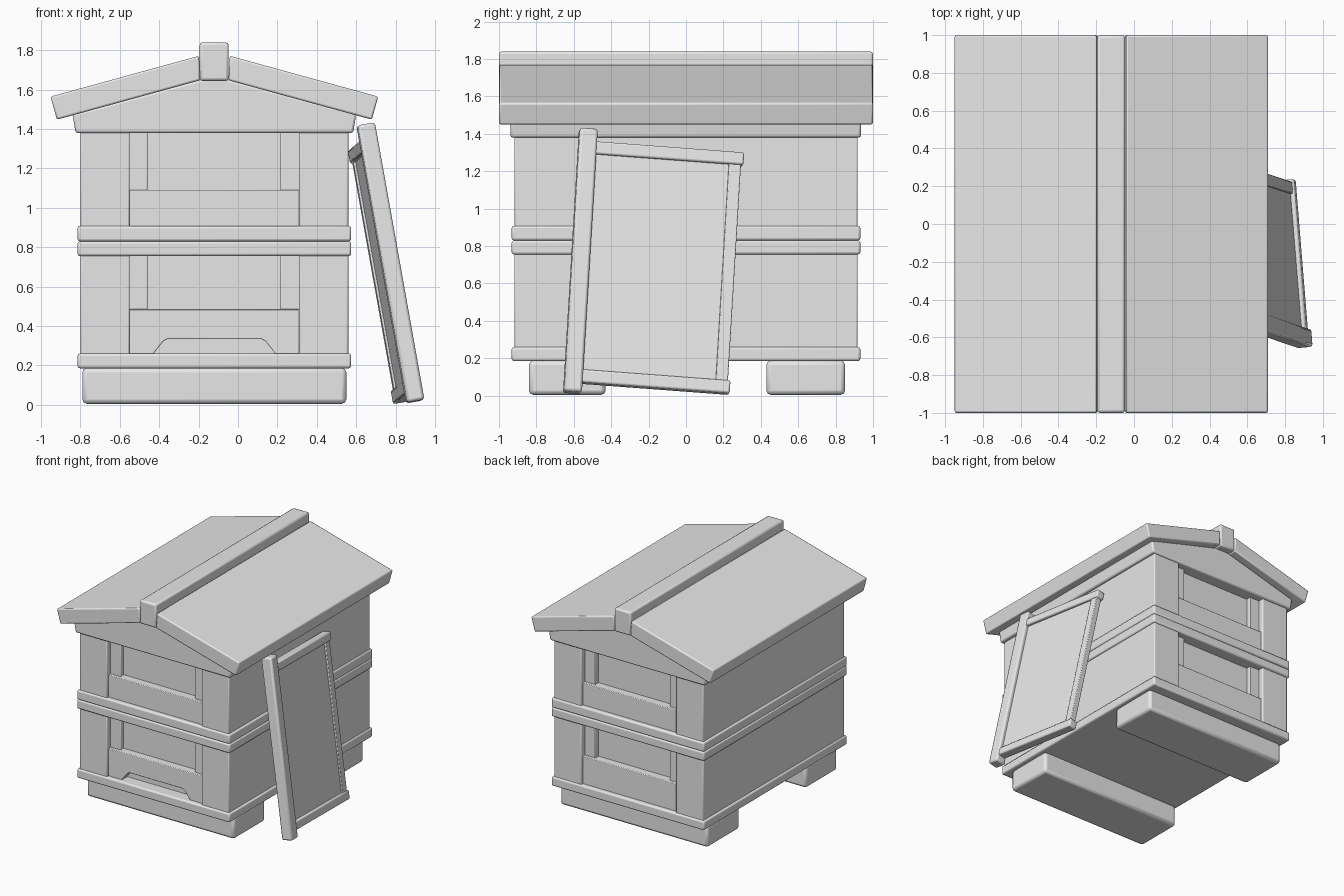
import bpy, bmesh, math
from mathutils import Vector, Matrix

if "Cube" in bpy.data.objects:
    bpy.data.objects.remove(bpy.data.objects["Cube"])

grey = bpy.data.materials.new("plain grey")
grey.diffuse_color = (0.8, 0.8, 0.8, 1)
grey.use_nodes = True
grey.node_tree.nodes["Principled BSDF"].inputs["Base Color"].default_value = grey.diffuse_color
CX = -0.12  # centre line of the hive


def prism(name, pts, axis, a, b, bevel=0.012, matrix=None):
    """Extrude a 2D outline along an axis from a to b, with soft edges."""
    place = {'x': lambda p, t: (t, p[0], p[1]),
             'y': lambda p, t: (p[0], t, p[1]),
             'z': lambda p, t: (p[0], p[1], t)}[axis]
    bm = bmesh.new()
    lo = [bm.verts.new(place(p, a)) for p in pts]
    hi = [bm.verts.new(place(p, b)) for p in pts]
    bm.faces.new(lo)
    bm.faces.new(hi)
    n = len(pts)
    for i in range(n):
        j = (i + 1) % n
        bm.faces.new((lo[i], lo[j], hi[j], hi[i]))
    bmesh.ops.recalc_face_normals(bm, faces=bm.faces)
    me = bpy.data.meshes.new(name)
    bm.to_mesh(me)
    bm.free()
    ob = bpy.data.objects.new(name, me)
    bpy.context.collection.objects.link(ob)
    me.materials.append(grey)
    if matrix:
        ob.matrix_world = matrix
    if bevel:
        m = ob.modifiers.new("soft edges", 'BEVEL')
        m.width = bevel
        m.segments = 2
    bpy.ops.object.select_all(action='DESELECT')
    ob.select_set(True)
    bpy.context.view_layer.objects.active = ob
    bpy.ops.object.shade_smooth_by_angle(angle=math.radians(35))
    return ob


def box(name, x, y, z, bevel=0.012, matrix=None):
    pts = [(x[0], y[0]), (x[1], y[0]), (x[1], y[1]), (x[0], y[1])]
    return prism(name, pts, 'z', z[0], z[1], bevel, matrix)


def mirrored(pts):
    return [(2 * CX - x, z) for x, z in pts]


# Two foot blocks
for side, y in (("front", (-0.84, -0.43)), ("back", (0.43, 0.85))):
    box(side + "_foot", (-0.79, 0.55), y, (0.005, 0.187), 0.022)

# Floor rim and the two rims between the boxes
for name, z in (("floor_rim", (0.185, 0.26)), ("lower_box_rim", (0.755, 0.83)),
                ("upper_box_rim", (0.83, 0.908))):
    box(name, (-0.815, 0.575), (-0.932, 0.932), z, 0.012)

# Boxes with a recess between corner posts at front and back
Y, R = 0.918, 0.83
plan = [(-0.80, -Y), (-0.55, -Y), (-0.55, -R), (0.31, -R), (0.31, -Y), (0.56, -Y),
        (0.56, Y), (0.31, Y), (0.31, R), (-0.55, R), (-0.55, Y), (-0.80, Y)]
for name, z0, z1, board in (("lower", 0.25, 0.765, 0.485), ("upper", 0.90, 1.39, 1.09)):
    prism(name + "_box", plan, 'z', z0, z1, 0.008)
    for side, s in (("front", -1), ("back", 1)):
        # Upright strips beside the recessed panel
        for x in ((-0.555, -0.46), (0.215, 0.315)):
            box(f"{name}_{side}_strip", x, sorted((s * 0.82, s * 0.87)),
                (z0, z1), 0.005)
        # Bottom board, with an entrance cut in the lower front one
        outline = [(-0.553, z0), (-0.553, board), (0.313, board), (0.313, z0)]
        if name == "lower" and s < 0:
            outline += [(0.19, z0), (0.185, 0.265), (0.14, 0.322), (0.12, 0.333),
                        (-0.36, 0.333), (-0.38, 0.322), (-0.425, 0.265), (-0.43, z0)]
        prism(f"{name}_{side}_board", outline, 'y',
              *sorted((s * 0.82, s * 0.897)), 0.005)

# Gable block under the roof
prism("gable", [(-0.825, 1.38), (0.585, 1.38), (0.60, 1.475), (CX, 1.67), (-0.84, 1.475)],
      'y', -0.938, 0.935, 0.012)

# Roof slopes and ridge beam
slope = [(-0.952, 1.565), (-0.92, 1.448), (-0.192, 1.648), (-0.198, 1.772)]
prism("left_roof", slope, 'y', -1, 1, 0.01)
prism("right_roof", mirrored(slope), 'y', -1, 1, 0.01)
box("ridge_beam", (-0.195, -0.047), (-1, 1), (1.645, 1.84), 0.014)

# Comb frame leaning on the right side: local x = outward, y = across, z = along
along = Vector((-0.252, 0.085, 1.41)).normalized()
across = Vector((-0.07, 0.85, -0.06))
across = (across - along * across.dot(along)).normalized()
outward = across.cross(along)
lean = Matrix((outward, across, along)).transposed().to_4x4()
lean.translation = (0.90, -0.607, 0.017)
box("frame_long_bar", (-0.045, 0.045), (-0.048, 0.048), (0, 1.432), 0.014, lean)
box("frame_lower_rail", (-0.036, 0.036), (0.03, 0.84), (0.055, 0.125), 0.01, lean)
box("frame_upper_rail", (-0.036, 0.036), (0.03, 0.84), (1.297, 1.365), 0.01, lean)
box("frame_thin_bar", (-0.025, 0.025), (0.762, 0.827), (0.11, 1.31), 0.005, lean)
box("frame_panel", (-0.013, 0.013), (0.03, 0.77), (0.11, 1.31), 0, lean)
